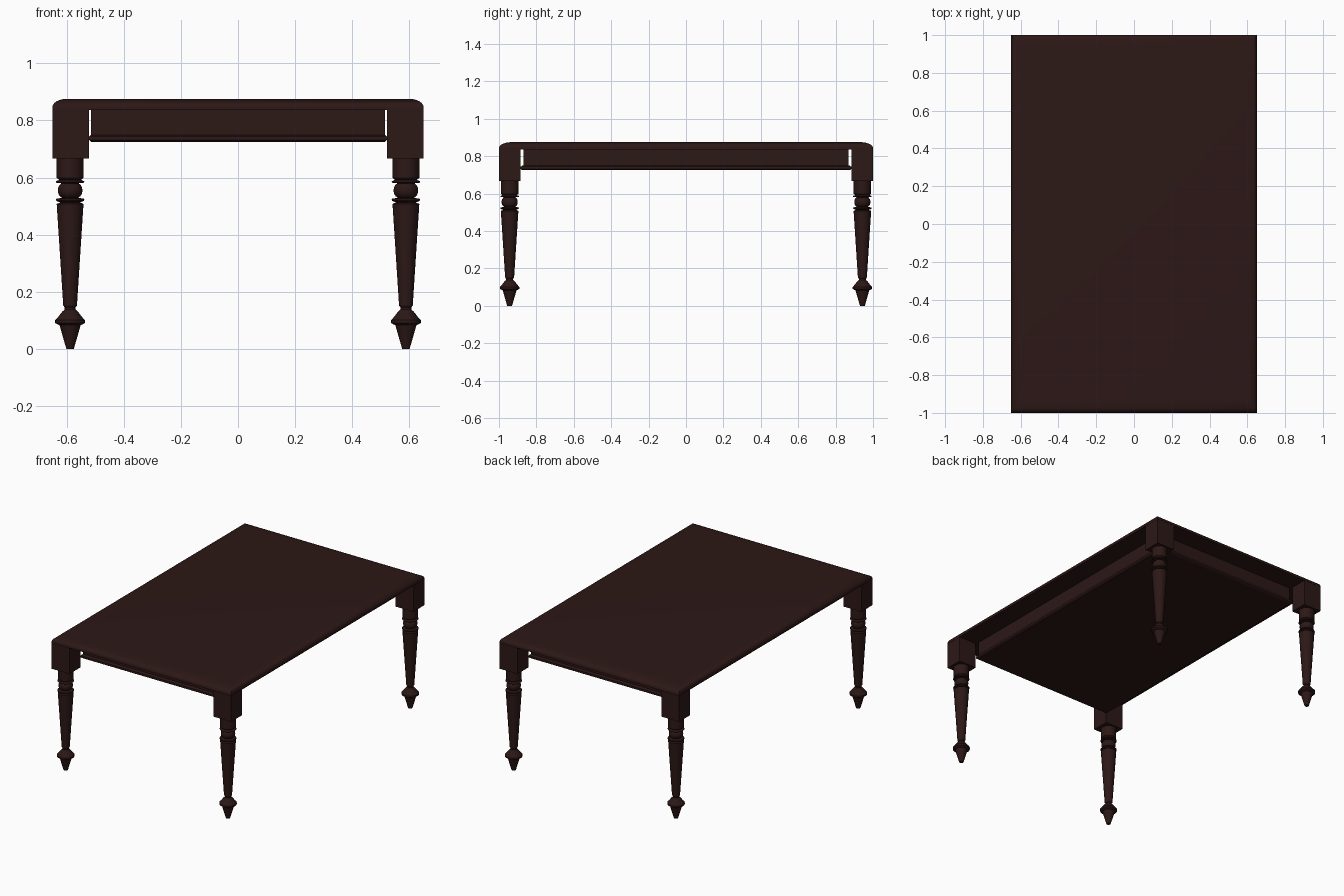
import bpy, bmesh, math

if "Cube" in bpy.data.objects:
    bpy.data.objects.remove(bpy.data.objects["Cube"])

wood = bpy.data.materials.new("dark_wood")
wood.diffuse_color = (0.025, 0.009, 0.008, 1)
wood.use_nodes = True
wood.node_tree.nodes["Principled BSDF"].inputs["Base Color"].default_value = wood.diffuse_color


def finish(name, bm, angle=30):
    bmesh.ops.recalc_face_normals(bm, faces=bm.faces)
    me = bpy.data.meshes.new(name)
    bm.to_mesh(me)
    bm.free()
    me.materials.append(wood)
    ob = bpy.data.objects.new(name, me)
    bpy.context.collection.objects.link(ob)
    bpy.ops.object.select_all(action='DESELECT')
    ob.select_set(True)
    bpy.context.view_layer.objects.active = ob
    bpy.ops.object.shade_smooth_by_angle(angle=math.radians(angle))
    return ob


def loft(name, rings):
    """Skin a stack of point rings and cap both ends."""
    bm = bmesh.new()
    loops = [[bm.verts.new(p) for p in ring] for ring in rings]
    n = len(loops[0])
    for a, b in zip(loops, loops[1:]):
        for i in range(n):
            j = (i + 1) % n
            bm.faces.new((a[i], a[j], b[j], b[i]))
    bm.faces.new(loops[0][::-1])
    bm.faces.new(loops[-1])
    return finish(name, bm)


def rect(hx, hy, z, cx=0, cy=0):
    return [(cx + sx * hx, cy + sy * hy, z)
            for sx, sy in ((-1, -1), (1, -1), (1, 1), (-1, 1))]


def circle(r, z, cx, cy, n=32):
    return [(cx + r * math.cos(2 * math.pi * i / n),
             cy + r * math.sin(2 * math.pi * i / n), z) for i in range(n)]


# Table top with rounded-over upper edge
rings = [rect(0.65, 1.0, 0.837)]
for i in range(7):
    t = math.radians(15 * i)
    k = 1 - math.cos(t)
    rings.append(rect(0.65 - 0.05 * k, 1.0 - 0.078 * k, 0.846 + 0.03 * math.sin(t)))
loft("table_top", rings)

# Apron under the top, with a slightly wider moulding along its lower edge
loft("apron", [rect(0.515, 0.868, 0.75), rect(0.515, 0.868, 0.837)])
loft("apron_moulding", [rect(0.515, 0.875, 0.725), rect(0.521, 0.884, 0.731),
                        rect(0.521, 0.884, 0.744), rect(0.515, 0.875, 0.75)])

# Turned leg profile: (radius, height)
profile = [(0.013, 0), (0.037, 0.083), (0.046, 0.087), (0.052, 0.091), (0.052, 0.101),
           (0.046, 0.107), (0.038, 0.117), (0.028, 0.13), (0.019, 0.138), (0.019, 0.145),
           (0.024, 0.152), (0.047, 0.508), (0.034, 0.513), (0.048, 0.518), (0.05, 0.522),
           (0.048, 0.526), (0.03, 0.529)]
profile += [(0.026 + 0.017 * math.sin(math.radians(a)),
             0.555 - 0.025 * math.cos(math.radians(a))) for a in range(15, 166, 15)]
profile += [(0.03, 0.58), (0.048, 0.582), (0.05, 0.585), (0.048, 0.588),
            (0.038, 0.592), (0.047, 0.599), (0.047, 0.668)]

for sy, end in ((-1, "front"), (1, "back")):
    for sx, side in ((-1, "left"), (1, "right")):
        # Square corner block and the turned leg below it
        cx, cy = sx * 0.5855, sy * 0.943
        loft(f"{end}_{side}_leg_block", [rect(0.0645, 0.057, 0.667, cx, cy),
                                         rect(0.0645, 0.057, 0.836, cx, cy)])
        loft(f"{end}_{side}_leg", [circle(r, z, sx * 0.588, sy * 0.943) for r, z in profile])
